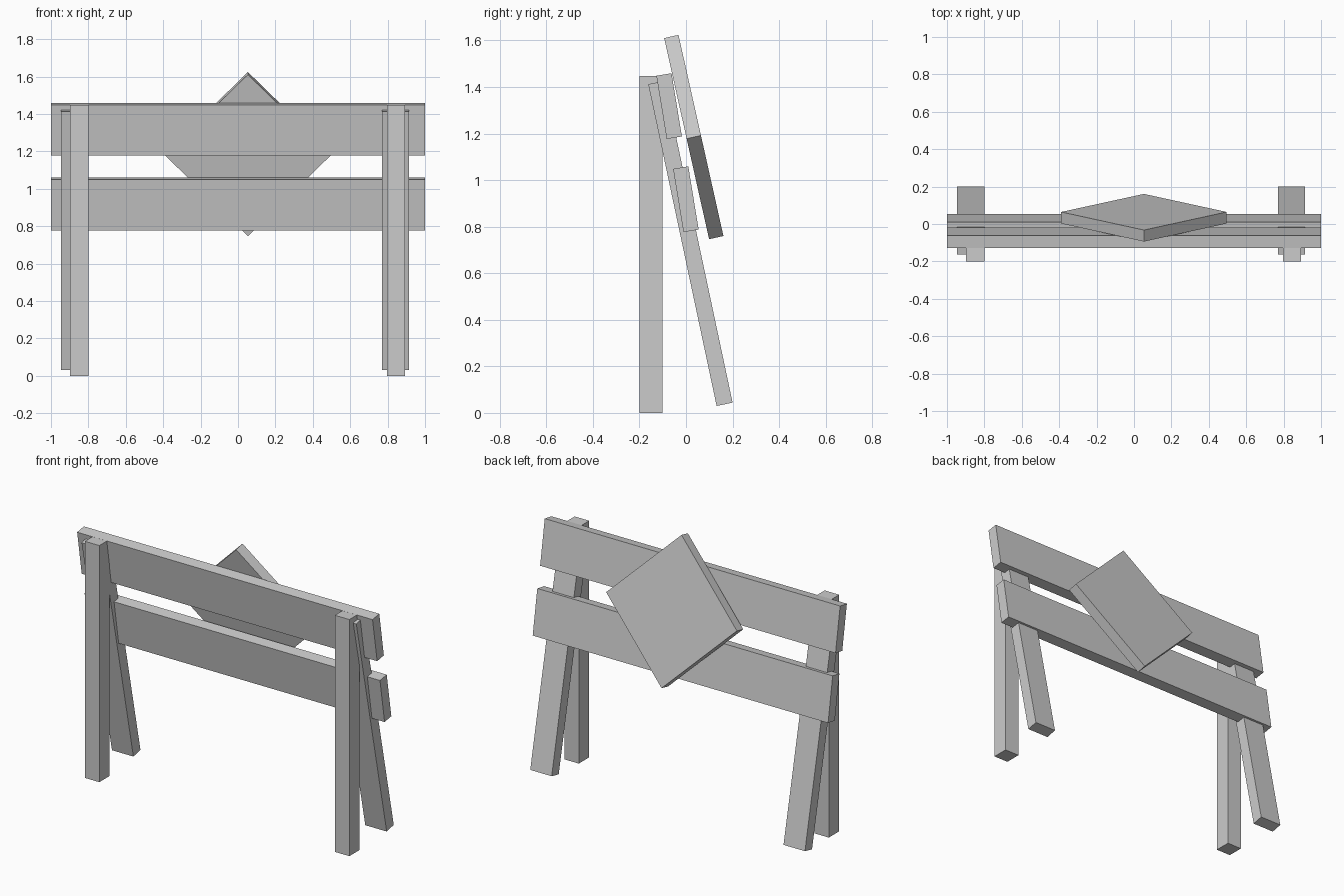
import bpy
from math import radians
from mathutils import Matrix, Vector

if "Cube" in bpy.data.objects:
    bpy.data.objects.remove(bpy.data.objects["Cube"])


def board(name, center, size, tilt=0, roll=0):
    """Box rolled in its own plane, then leaned back about the x axis."""
    bpy.ops.mesh.primitive_cube_add(size=1)
    ob = bpy.context.object
    ob.name = ob.data.name = name
    ob.data.transform(Matrix.Rotation(radians(tilt), 4, 'X')
                      @ Matrix.Rotation(radians(roll), 4, 'Y')
                      @ Matrix.Diagonal(Vector((*size, 1))))
    ob.location = center
    return ob


# Upright front legs and slanted rear legs
for side, fx, rx in (("left", -0.848, -0.873), ("right", 0.845, 0.842)):
    board(f"front_leg_{side}", (fx, -0.15, 0.724), (0.098, 0.1, 1.448))
    board(f"rear_leg_{side}", (rx, 0.019, 0.728), (0.145, 0.07, 1.413), 12)

# Two horizontal planks
board("upper_plank", (0, -0.0725, 1.318), (2, 0.066, 0.275), 9.3)
board("lower_plank", (0, -0.0005, 0.918), (2, 0.066, 0.275), 9.3)

# Square sign standing on its corner
board("sign_panel", (0.053, 0.0335, 1.185), (0.626, 0.063, 0.626), 12.6, 45)
